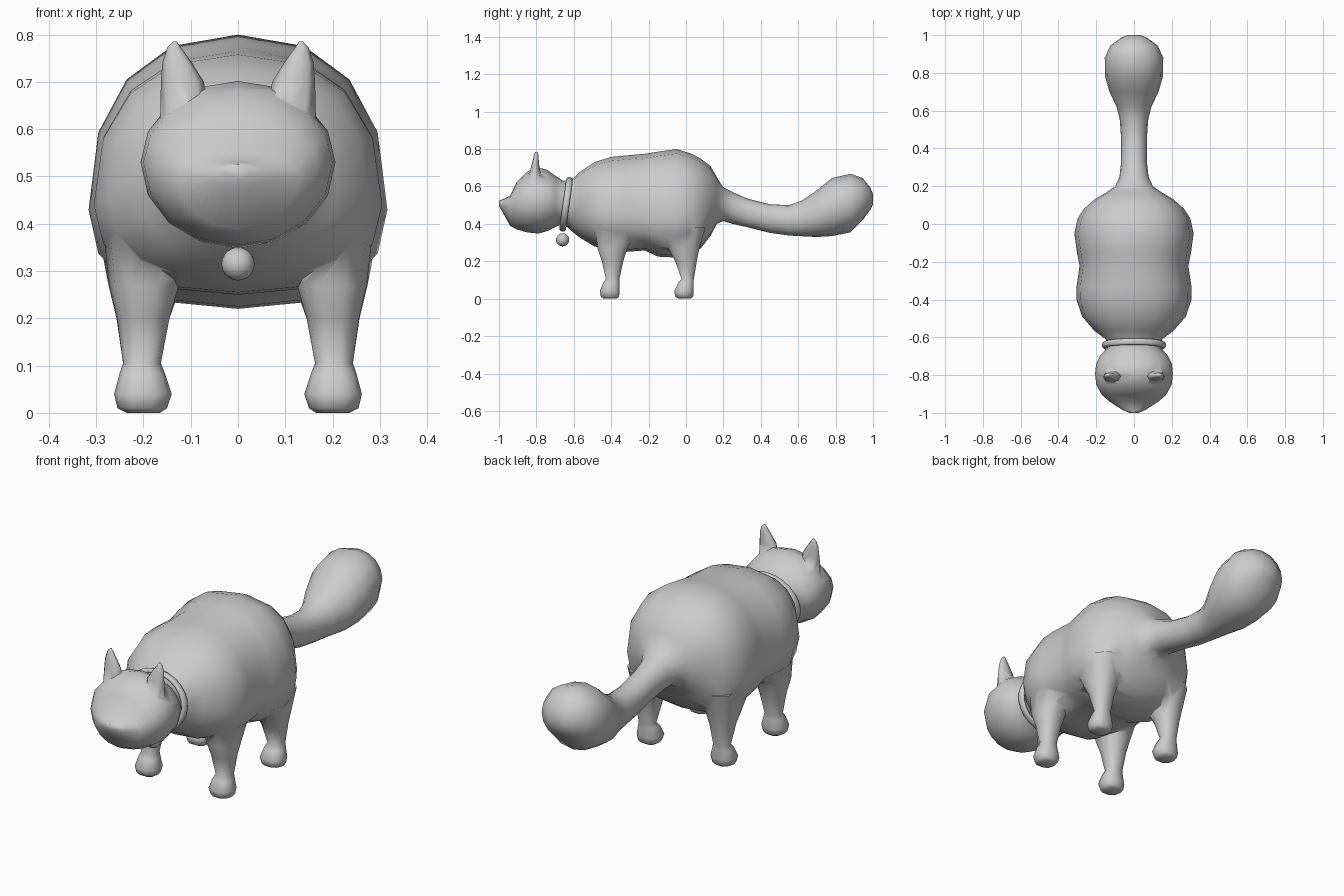
import bpy, bmesh, math

if "Cube" in bpy.data.objects:
    bpy.data.objects.remove(bpy.data.objects["Cube"])

SEG = 16


def power(v, n):
    return math.copysign(abs(v) ** (2 / n), v)


def loft(name, rings):
    """Skin a list of closed point rings and cap both ends."""
    bm = bmesh.new()
    loops = [[bm.verts.new(p) for p in ring] for ring in rings]
    for a, b in zip(loops, loops[1:]):
        for i in range(len(a)):
            j = (i + 1) % len(a)
            bm.faces.new((a[i], a[j], b[j], b[i]))
    bm.faces.new(loops[0])
    bm.faces.new(loops[-1])
    bmesh.ops.recalc_face_normals(bm, faces=bm.faces)
    mesh = bpy.data.meshes.new(name)
    bm.to_mesh(mesh)
    bm.free()
    obj = bpy.data.objects.new(name, mesh)
    bpy.context.collection.objects.link(obj)
    return obj


def body_ring(y, top, bottom, half, wide_z, n):
    """Cross-section facing y, widest at height wide_z."""
    pts = []
    for i in range(SEG):
        a = math.tau * i / SEG
        s = power(math.sin(a), n)
        h = top - wide_z if s > 0 else wide_z - bottom
        pts.append((half * power(math.cos(a), n), y, wide_z + h * s))
    return pts


def limb(name, sections, side, seg=10, n=2.4):
    """Upright part from (z, x min, x max, y min, y max) sections."""
    rings = []
    for z, x0, x1, y0, y1 in sections:
        ring = []
        for i in range(seg):
            a = math.tau * i / seg
            x = (x0 + x1) / 2 + (x1 - x0) / 2 * power(math.cos(a), n)
            y = (y0 + y1) / 2 + (y1 - y0) / 2 * power(math.sin(a), n)
            ring.append((side * x, y, z))
        rings.append(ring)
    return loft(name, rings)


def smooth(obj, angle):
    bpy.ops.object.select_all(action='DESELECT')
    obj.select_set(True)
    bpy.context.view_layer.objects.active = obj
    bpy.ops.object.shade_smooth_by_angle(angle=math.radians(angle))


# Head: y, top, bottom, half width, widest height
head = [
    (-1.0, .525, .495, .025, .51), (-.985, .53, .47, .06, .505),
    (-.94, .55, .39, .13, .50), (-.905, .625, .37, .17, .52),
    (-.85, .68, .355, .20, .53), (-.79, .702, .348, .206, .53),
    (-.74, .688, .362, .20, .53), (-.695, .655, .385, .178, .525),
    (-.655, .63, .40, .14, .515),
]
# Torso
torso = [
    (-.61, .635, .36, .15, .50), (-.565, .68, .325, .21, .49),
    (-.49, .73, .28, .275, .46), (-.40, .758, .255, .305, .44),
    (-.33, .765, .25, .304, .44), (-.22, .775, .258, .288, .43),
    (-.15, .786, .225, .302, .43), (-.05, .80, .22, .316, .43),
    (.03, .775, .235, .298, .44), (.08, .748, .27, .265, .46),
    (.13, .71, .335, .21, .50), (.165, .65, .40, .15, .51),
]
# Tail
tail = [
    (.20, .595, .415, .10, .505), (.25, .57, .40, .077, .485),
    (.33, .535, .382, .068, .46), (.45, .505, .352, .068, .43),
    (.55, .50, .338, .075, .42), (.62, .525, .334, .092, .425),
    (.70, .58, .33, .13, .45), (.78, .645, .335, .153, .49),
    (.88, .668, .355, .155, .515), (.945, .645, .42, .125, .53),
    (.985, .595, .475, .07, .53), (1.0, .56, .505, .035, .53),
]
rings = [body_ring(*r, 2.0) for r in head]
rings += [body_ring(*r, 2.35) for r in torso]
rings += [body_ring(*r, 2.1) for r in tail]
body = loft("cat_body", rings)

# Legs with paws, and ears
front_leg = [
    (.38, .10, .285, -.49, -.25), (.27, .125, .272, -.477, -.31),
    (.20, .145, .256, -.452, -.333), (.105, .163, .243, -.43, -.355),
    (.085, .155, .25, -.445, -.355), (.04, .14, .262, -.463, -.352),
    (.01, .15, .255, -.457, -.356), (0, .165, .235, -.44, -.37),
]
rear_leg = [
    (.38, .09, .295, -.17, .11), (.27, .12, .274, -.10, .075),
    (.20, .145, .257, -.06, .06), (.105, .163, .243, -.025, .043),
    (.085, .155, .25, -.043, .042), (.04, .14, .262, -.065, .043),
    (.01, .15, .255, -.059, .04), (0, .165, .235, -.04, .025),
]
ear = [
    (.61, .06, .165, -.85, -.765), (.70, .072, .163, -.83, -.783),
    (.74, .097, .16, -.82, -.787), (.772, .12, .15, -.812, -.79),
    (.785, .129, .138, -.806, -.795),
]
parts = []
for side in (-1, 1):
    parts.append(limb("front_leg", front_leg, side))
    parts.append(limb("rear_leg", rear_leg, side))
    parts.append(limb("ear", ear, side, 8, 2.0))

# Fuse legs and ears into the body
bpy.context.view_layer.objects.active = body
for part in parts:
    mod = body.modifiers.new("fuse", 'BOOLEAN')
    mod.operation = 'UNION'
    mod.solver = 'EXACT'
    mod.object = part
    bpy.ops.object.modifier_apply(modifier=mod.name)
    bpy.data.objects.remove(part)
smooth(body, 70)

# Collar
bpy.ops.mesh.primitive_torus_add(
    major_segments=24, minor_segments=8, major_radius=.158, minor_radius=.013,
    location=(0, -.641, .505), rotation=(math.radians(82), 0, 0))
collar = bpy.context.object
collar.name = "collar"
collar.scale = (1, .86, 1.35)
smooth(collar, 60)

# Bell
bpy.ops.mesh.primitive_uv_sphere_add(
    segments=16, ring_count=10, radius=.035, location=(0, -.66, .315))
bell = bpy.context.object
bell.name = "bell"
smooth(bell, 60)
